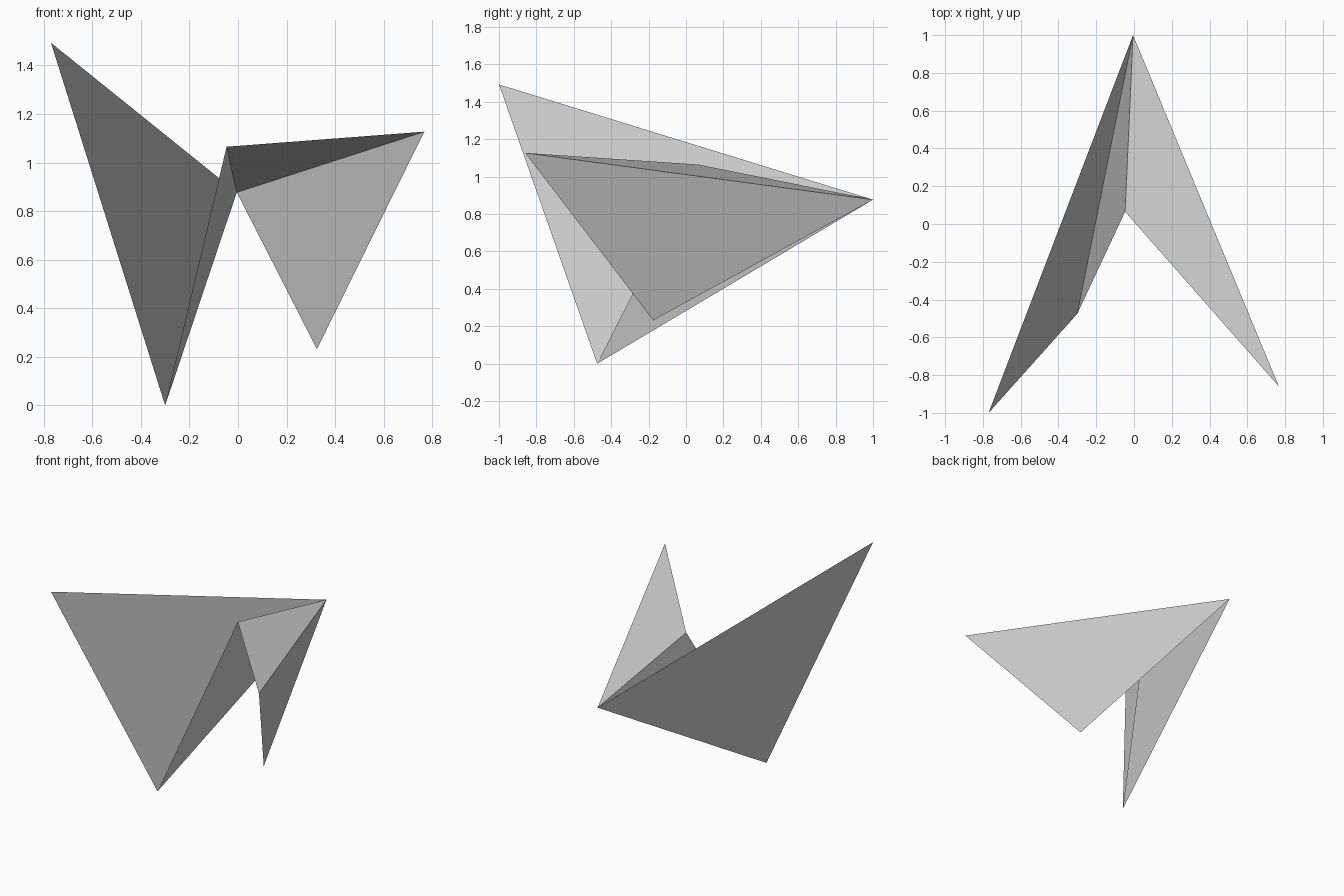
import bpy
import bmesh

cube = bpy.data.objects.get("Cube")
if cube:
    bpy.data.objects.remove(cube, do_unlink=True)

# Single flat colour
grey = bpy.data.materials.new("light_grey")
grey.use_nodes = True
colour = (0.62, 0.62, 0.62, 1)
grey.diffuse_color = colour
grey.node_tree.nodes["Principled BSDF"].inputs["Base Color"].default_value = colour

# Nose tip shared by every fold, and the rim running from wing to wing
nose = (-0.005, 1.0, 0.877)
rim = [
    (-0.77, -1.0, 1.493),   # tall wing tip
    (-0.30, -0.475, 0.0),   # keel
    (-0.047, 0.065, 1.065), # ridge
    (0.767, -0.86, 1.127),  # short wing tip
    (0.325, -0.175, 0.232), # hanging flap
]

# Folded sheet: a fan of flat triangles around the nose
bm = bmesh.new()
tip = bm.verts.new(nose)
edge = [bm.verts.new(p) for p in rim]
for a, b in zip(edge, edge[1:]):
    bm.faces.new((tip, a, b))
bmesh.ops.recalc_face_normals(bm, faces=bm.faces[:])
bm.faces.ensure_lookup_table()
if bm.faces[2].normal.z < 0:
    bmesh.ops.reverse_faces(bm, faces=bm.faces[:])

mesh = bpy.data.meshes.new("folded_sheet")
bm.to_mesh(mesh)
bm.free()
mesh.materials.append(grey)
sheet = bpy.data.objects.new("folded_sheet", mesh)
bpy.context.collection.objects.link(sheet)
